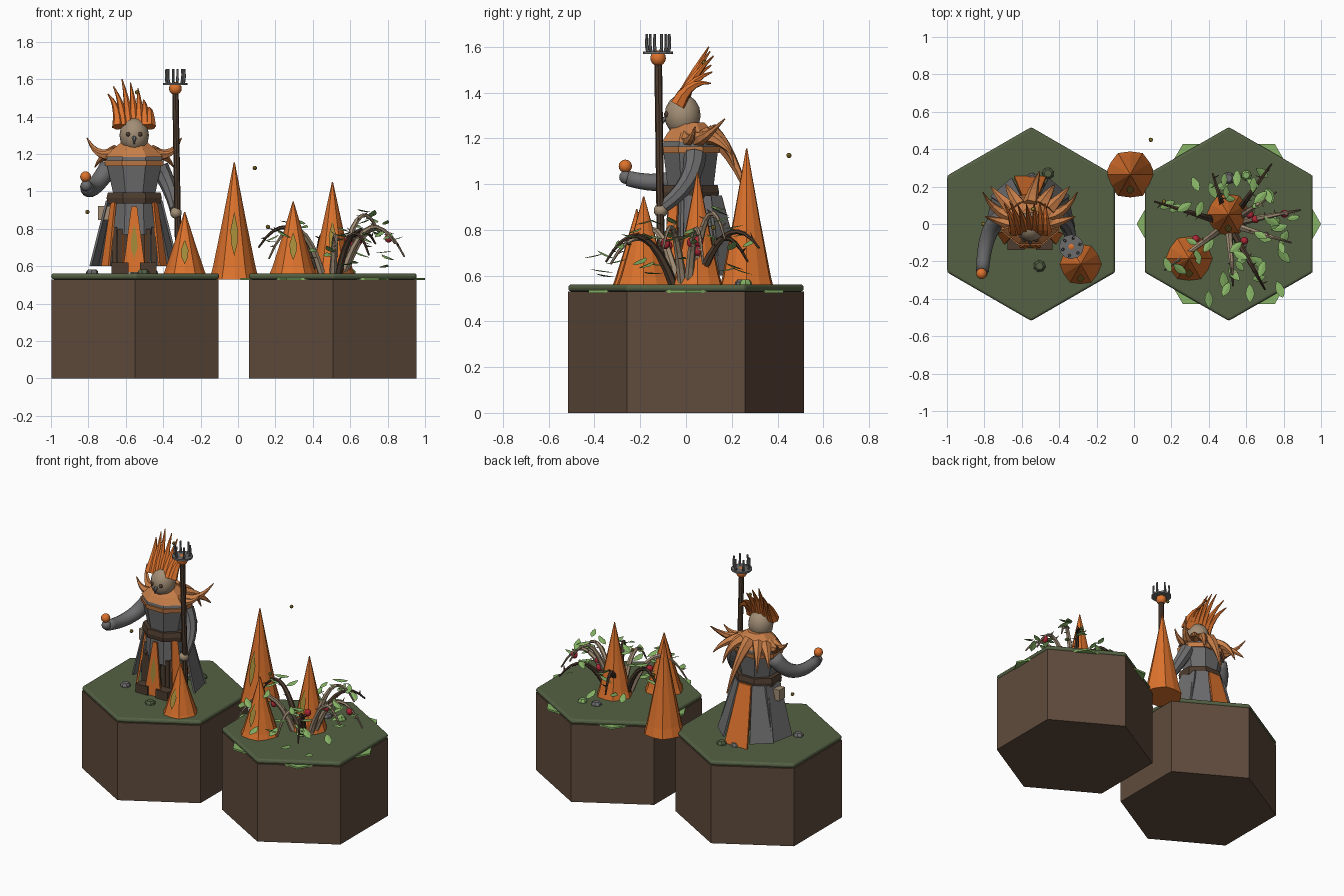
import bpy, bmesh, math, random
from mathutils import Vector, Matrix

random.seed(4)
if "Cube" in bpy.data.objects:
    bpy.data.objects.remove(bpy.data.objects["Cube"])


def material(name, r, g, b):
    m = bpy.data.materials.new(name)
    m.use_nodes = True
    m.diffuse_color = (r, g, b, 1)
    m.node_tree.nodes["Principled BSDF"].inputs["Base Color"].default_value = (r, g, b, 1)
    return m


DIRT = material("dirt brown", .115, .07, .045)
GRASS = material("moss green", .09, .12, .058)
LEAF = material("leaf green", .24, .45, .13)
ORANGE = material("bright orange", .72, .17, .026)
AMBER = material("pale orange", .58, .21, .065)
GREY = material("iron grey", .15, .15, .155)
WOOD = material("dark wood", .075, .045, .028)
TAN = material("tan", .36, .27, .18)
RED = material("berry red", .42, .02, .035)
OLIVE = material("olive yellow", .36, .25, .04)


def finish(name, bm, mat, smooth=False):
    bmesh.ops.recalc_face_normals(bm, faces=bm.faces)
    me = bpy.data.meshes.new(name)
    bm.to_mesh(me)
    bm.free()
    ob = bpy.data.objects.new(name, me)
    bpy.context.scene.collection.objects.link(ob)
    me.materials.append(mat)
    for p in me.polygons:
        p.use_smooth = smooth
    return ob


def skin_rings(bm, rings):
    """Join rings of points into a closed, capped surface."""
    rows = [[bm.verts.new(p) for p in r] for r in rings]
    for a, b in zip(rows, rows[1:]):
        for i in range(len(a)):
            j = (i + 1) % len(a)
            bm.faces.new((a[i], a[j], b[j], b[i]))
    bm.faces.new(rows[0])
    bm.faces.new(rows[-1])


def loft(name, x, y, rings, sides, mat, turn=0, flute=1.0):
    bm = bmesh.new()
    pts = []
    for z, rx, ry in rings:
        ring = []
        for i in range(sides):
            a = turn + math.tau * i / sides
            f = flute if i % 2 else 1
            ring.append((x + rx * f * math.cos(a), y + ry * f * math.sin(a), z))
        pts.append(ring)
    skin_rings(bm, pts)
    return finish(name, bm, mat)


def bezier(a, b, c, t):
    return Vector(a) * (1 - t) ** 2 + Vector(b) * 2 * t * (1 - t) + Vector(c) * t * t


def tube(name, a, b, c, r0, r1, mat, sides=6, steps=6, smooth=False):
    """Tapered tube along the curve a-b-c."""
    bm = bmesh.new()
    pts = [bezier(a, b, c, i / steps) for i in range(steps + 1)]
    axis = pts[1] - pts[0]
    side = axis.orthogonal().normalized()
    rings = []
    for i, p in enumerate(pts):
        new = pts[min(i + 1, steps)] - pts[max(i - 1, 0)]
        side = axis.rotation_difference(new) @ side
        axis = new
        up = axis.cross(side).normalized()
        r = r0 + (r1 - r0) * i / steps
        rings.append([p + r * (side * math.cos(k * math.tau / sides) + up * math.sin(k * math.tau / sides))
                      for k in range(sides)])
    skin_rings(bm, rings)
    return finish(name, bm, mat, smooth)


def ball(name, loc, r, mat, stretch=1.0, smooth=True, detail=16):
    bm = bmesh.new()
    bmesh.ops.create_uvsphere(bm, u_segments=detail, v_segments=max(4, detail // 2), radius=r,
                              matrix=Matrix.Translation(loc) @ Matrix.Diagonal((1, 1, stretch, 1)))
    return finish(name, bm, mat, smooth)


def box(name, loc, size, mat):
    bm = bmesh.new()
    bmesh.ops.create_cube(bm, size=1, matrix=Matrix.Translation(loc) @ Matrix.Diagonal((*size, 1)))
    return finish(name, bm, mat)


def panel(name, x, y, angle, top, bottom, mat, thick=.012):
    """Flared cloth panel; top and bottom are (radius, half width, z)."""
    out = Vector((math.cos(angle), math.sin(angle), 0))
    side = Vector((-out.y, out.x, 0))
    bm = bmesh.new()
    rings = []
    for r, w, z in (top, bottom):
        c = Vector((x, y, z))
        rings.append([c + out * (r + o) + side * s * w
                      for o, s in ((0, -1), (0, 1), (thick, 1), (thick, -1))])
    skin_rings(bm, rings)
    return finish(name, bm, mat)


def leaf(loc, length, heading, tilt, name="leaf"):
    bm = bmesh.new()
    outline = [(0, 0), (.25, .17), (.55, .24), (.85, .13), (1, 0), (.85, -.13), (.55, -.24), (.25, -.17)]
    vs = [bm.verts.new(((u - .5) * length, v * length, .008 - abs(v) * length * .2)) for u, v in outline]
    bm.faces.new(vs[:5])
    bm.faces.new([vs[0]] + vs[4:])
    bm.transform(Matrix.Translation(loc) @ Matrix.Rotation(heading, 4, 'Z') @ Matrix.Rotation(tilt, 4, 'Y'))
    return finish(name, bm, LEAF)


# Hexagonal ground blocks with rounded moss caps
for side, x in (("left", -.55), ("right", .507)):
    loft(side + "_earth_block", x, 0, [(0, .516, .516), (.53, .516, .516)], 6, DIRT, math.pi / 6)
    cap = loft(side + "_moss_cap", x, 0, [(.53, .518, .518), (.562, .518, .518)], 6, GRASS, math.pi / 6)
    bev = cap.modifiers.new("rounding", 'BEVEL')
    bev.width, bev.segments = .014, 3
loft("leaf_sheet", .507, 0, [(.525, .493, .493), (.537, .493, .493)], 6, LEAF)

# Folded cone tents with a slit in front
for x, y, z0, z1, r in ((-.02, .265, .53, 1.155, .132), (-.285, -.215, .54, .89, .122),
                        (.295, -.185, .555, .945, .128), (.505, .05, .555, 1.05, .118)):
    h = z1 - z0
    loft("tent", x, y, [(z0, r, r), (z0 + h * .1, r * .87, r * .87), (z0 + h * .5, r * .48, r * .48),
                        (z1, .003, .003)], 12, ORANGE, flute=.93)
    bm = bmesh.new()
    vs = []
    for f, w in ((.2, 0), (.3, .016), (.42, .02), (.58, 0), (.42, -.02), (.3, -.016)):
        rad = r * (.97 - f * .96) + .003
        vs.append(bm.verts.new((x + w, y - rad, z0 + h * f)))
    bm.faces.new(vs)
    finish("tent_slit", bm, OLIVE)

# Figure: body
CX, CY = -.555, .02
OCT = math.pi / 8
loft("torso", CX, CY, [(.96, .115, .105), (1.15, .16, .13), (1.2, .13, .11)], 8, GREY, OCT)
loft("belt", CX, CY, [(.935, .155, .13), (.965, .16, .135), (.995, .152, .128)], 8, WOOD, OCT)
loft("hips", CX, CY, [(.77, .14, .115), (.95, .125, .11)], 8, GREY, OCT)
loft("chest_trim", CX, CY, [(1.135, .167, .137), (1.165, .172, .142)], 8, AMBER, OCT)
loft("neck_guard", CX, CY, [(1.165, .162, .132), (1.185, .156, .128)], 8, GREY, OCT)
loft("mantle", CX, CY, [(1.185, .165, .135), (1.225, .125, .108), (1.27, .065, .065)], 8, AMBER, OCT)
box("belt_pouch", (-.715, .03, .885), (.065, .06, .075), TAN)

# Figure: skirt panels, legs and boots
for s in (-1, 1):
    side = "left" if s > 0 else "right"
    panel(side + "_side_panel", CX, CY, math.pi / 2 - s * 1.35, (.13, .06, .95), (.215, .085, .6), GREY)
    panel(side + "_rear_panel", CX, CY, math.pi / 2 - s * .72, (.125, .05, .95), (.225, .075, .6), GREY)
    panel(side + "_front_strip", CX, CY, -math.pi / 2 + s * 1.0, (.125, .02, .94), (.175, .035, .6), ORANGE)
    for k in range(3):
        box(side + "_leg_plank", (CX + s * (.045 + .03 * k), -.035, .69), (.027, .085, .24 - .02 * (k % 2)), WOOD)
    box(side + "_boot", (CX + s * .075, -.065, .59), (.09, .15, .06), WOOD)
panel("back_panel", CX, CY, math.pi / 2, (.125, .045, .95), (.225, .085, .565), ORANGE)
panel("front_tabard", CX, CY, -math.pi / 2, (.115, .015, .92), (.14, .062, .565), ORANGE)
bm = bmesh.new()
bm.faces.new([bm.verts.new((CX + u, CY - .1545 + (z - .565) * .07, z))
              for u, z in ((0, .64), (.018, .7), (.014, .76), (0, .83), (-.014, .76), (-.018, .7))])
finish("tabard_slit", bm, OLIVE)

# Figure: head and face
ball("head", (CX, -.015, 1.3), .079, TAN, 1.18)
for s in (-1, 1):
    ball("eye", (CX + s * .032, -.085, 1.305), .012, WOOD, detail=8)
tube("beak", (CX, -.075, 1.29), (CX, -.11, 1.285), (CX, -.105, 1.25), .016, .002, GREY, steps=3)

# Figure: crest swept up and back
for dx, tx, ty, tz in ((-.085, -.695, .11, 1.52), (-.058, -.665, .12, 1.56), (-.03, -.62, .1, 1.6),
                       (0, -.575, .105, 1.58), (.03, -.535, .11, 1.55), (.06, -.505, .115, 1.49),
                       (.083, -.475, .11, 1.44)):
    tube("crest_feather", (CX + dx, -.02 - .2 * abs(dx), 1.345), (CX + dx, .015, 1.46), (tx, ty, tz),
         .034, .003, ORANGE, steps=5)

# Figure: shoulder and back feathers
for s in (-1, 1):
    for start, mid, tip, r in (((.09, .04, 1.2), (.2, .06, 1.17), (.252, .17, 1.285), .042),
                               ((.1, .0, 1.2), (.19, .02, 1.17), (.24, .04, 1.25), .035),
                               ((.1, .08, 1.21), (.17, .15, 1.2), (.21, .2, 1.13), .04),
                               ((.06, .1, 1.22), (.11, .18, 1.2), (.13, .21, 1.08), .04)):
        tube("shoulder_feather", *[(CX + s * p[0], p[1], p[2]) for p in (start, mid, tip)],
             r, .003, AMBER, steps=5)
tube("tail_feather", (CX, .1, 1.23), (CX + .02, .2, 1.16), (-.505, .28, .92), .045, .004, AMBER)

# Figure: arms, hands and held orb
tube("right_arm", (-.69, .04, 1.13), (-.8, .0, .96), (-.81, -.255, 1.025), .052, .034, GREY, 14, 10, True)
ball("right_hand", (-.812, -.262, 1.03), .03, GREY)
ball("held_orb", (-.815, -.265, 1.078), .029, ORANGE)
tube("left_arm", (-.42, .04, 1.13), (-.35, .04, 1.0), (-.335, -.1, .9), .05, .03, GREY, 8)
ball("left_hand", (-.332, -.11, .885), .031, TAN)

# Staff with a crown of prongs
SX, SY = -.335, -.122
tube("staff", (-.318, -.108, .565), (-.326, -.115, 1.05), (SX, SY, 1.56), .017, .017, WOOD, 8)
loft("staff_plate", SX, SY, [(1.568, .066, .066), (1.58, .066, .066)], 12, GREY)
ball("staff_orb", (SX, SY, 1.55), .034, ORANGE)
for i in range(6):
    a = i * math.tau / 6 + .3
    u, v = math.cos(a), math.sin(a)
    tube("staff_prong", (SX + .045 * u, SY + .045 * v, 1.575), (SX + .056 * u, SY + .056 * v, 1.6),
         (SX + .05 * u, SY + .05 * v, 1.655), .008, .006, GREY, steps=3)

# Thorny arching branches with leaves
for x, y, z, peak, mat in ((.11, .12, .7, .8, WOOD), (.735, .32, .72, .78, WOOD), (.89, .075, .65, .8, TAN),
                           (.165, -.245, .64, .8, TAN), (.7, -.35, .66, .77, WOOD), (.84, -.1, .72, .8, TAN),
                           (.53, -.33, .65, .76, TAN), (.76, .17, .76, .86, TAN), (.42, .27, .66, .76, WOOD)):
    base = (.505 + (x - .505) * .16, y * .15, .55)
    top = (.505 + (x - .505) * .55, y * .55, 2 * peak - .5 * (.55 + z))
    tip = (x, y, z)
    tube("branch", base, top, tip, .021, .005, mat, steps=9)
    for k in range(5):
        t = .3 + .15 * k
        p = bezier(base, top, tip, t)
        d = Vector((random.uniform(-1, 1), random.uniform(-1, 1), random.uniform(-.2, 1))).normalized() * .035
        tube("thorn", p, p + d * .5, p + d, .007, .001, mat, 4, 2)
    for k in range(4):
        p = bezier(base, top, tip, .42 + .16 * k)
        p += Vector((random.uniform(-.05, .05), random.uniform(-.06, .04), random.uniform(-.02, .03)))
        leaf(p, random.uniform(.07, .1), random.uniform(0, math.tau), random.uniform(-.5, .5))

# Low leaves around the bush
for x, y in ((.62, -.37), (.78, -.35), (.4, -.4), (.66, -.2), (.48, -.3), (.8, -.17), (.33, .21),
             (.55, .24), (.42, .18), (.78, -.02), (.57, -.14), (.4, -.11)):
    leaf((x, y, random.uniform(.59, .68)), random.uniform(.09, .115),
         math.atan2(y, x - .505) + random.uniform(-.4, .4), random.uniform(-.2, .4), "low_leaf")

# Berries
for x, y, z in ((.805, .055, .75), (.65, .025, .745), (.59, -.09, .74), (.33, -.08, .73), (.62, .05, .71)):
    ball("berry", (x, y, z), .021, RED, 1.15)

# Stones and moss lumps on the ground
for x, y, r, mat in ((-.545, .245, .03, GREY), (-.46, .27, .034, GRASS), (-.505, -.225, .034, GRASS),
                     (-.78, -.1, .034, GREY), (.505, .245, .034, GREY), (.6, .26, .03, LEAF),
                     (-.5, .215, .025, GRASS)):
    loft("stone", x, y, [(.555, r, r), (.572, r * .95, r * .9), (.583, r * .6, r * .6)], 7, mat, x * 9)

# Drifting specks
for loc in ((.09, .45, 1.125), (.16, .12, .81), (-.805, 0, .89), (-.54, .08, 1.53)):
    ball("speck", loc, .012, OLIVE, smooth=False, detail=8)
